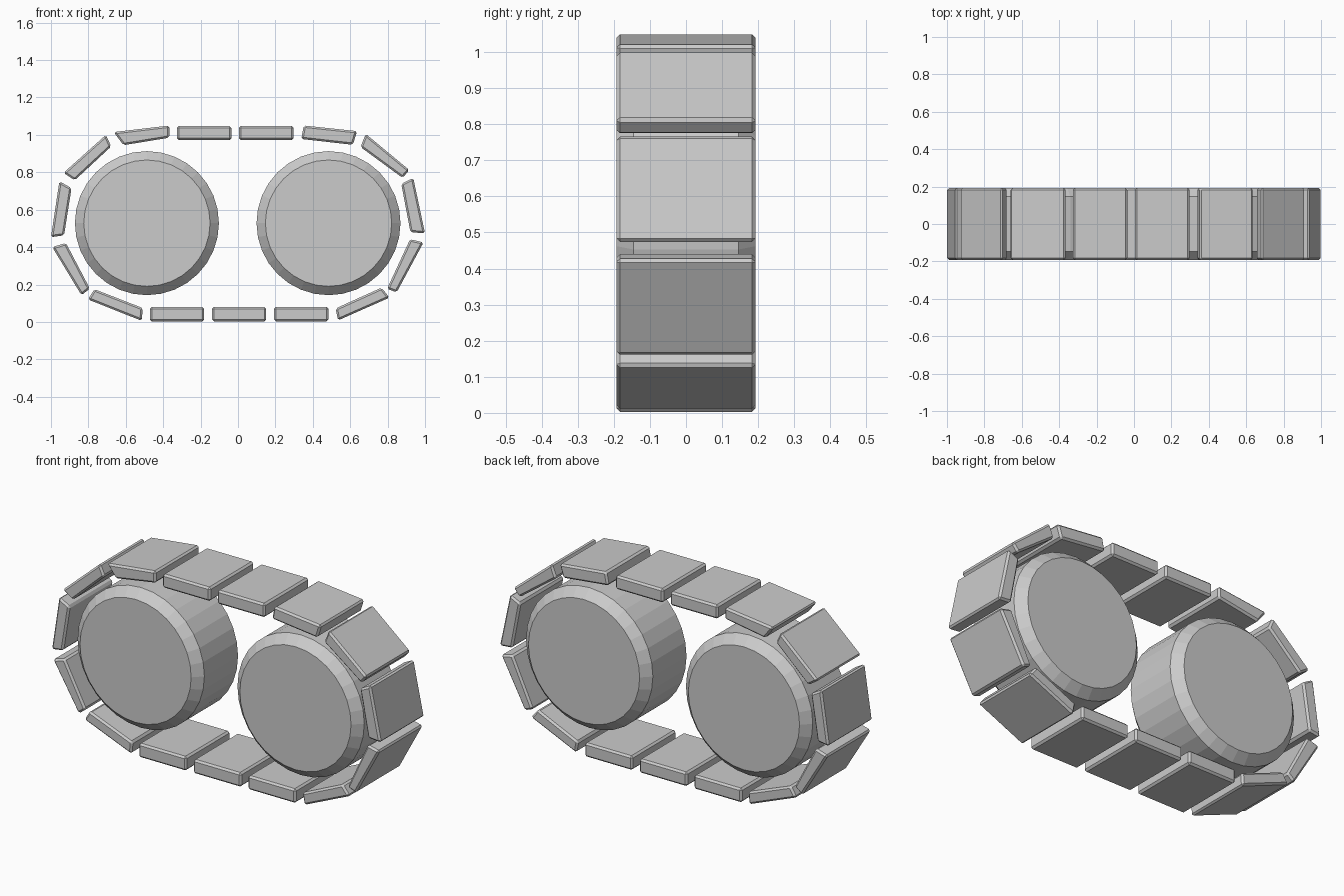
import bpy, bmesh, math
from mathutils import Matrix

if "Cube" in bpy.data.objects:
    bpy.data.objects.remove(bpy.data.objects["Cube"])

Y = 0.193  # half width of the track


def finish(bm, name):
    bmesh.ops.recalc_face_normals(bm, faces=bm.faces)
    me = bpy.data.meshes.new(name)
    bm.to_mesh(me)
    bm.free()
    ob = bpy.data.objects.new(name, me)
    bpy.context.collection.objects.link(ob)
    return ob


def link(name, corners):
    """Track plate: four-corner side profile extruded across the width, edges bevelled."""
    bm = bmesh.new()
    f = bm.faces.new([bm.verts.new((x, -Y, z)) for x, z in corners])
    ext = bmesh.ops.extrude_face_region(bm, geom=[f])
    for g in ext["geom"]:
        if isinstance(g, bmesh.types.BMVert):
            g.co.y = Y
    if len(bm.faces) == 5:
        bm.faces.new([v for v in bm.verts if v.co.y < 0])
    bmesh.ops.bevel(bm, geom=bm.edges[:], offset=0.01, segments=1, affect='EDGES')
    return finish(bm, name)


def wheel(name, x):
    """Drive wheel: faceted cylinder with chamfered rims."""
    bm = bmesh.new()
    m = Matrix.Translation((x, 0, 0.528)) @ Matrix.Rotation(math.pi / 2, 4, 'X')
    bmesh.ops.create_cone(bm, cap_ends=True, segments=32, radius1=0.385,
                          radius2=0.385, depth=2 * Y, matrix=m)
    rims = [e for e in bm.edges if abs(e.verts[0].co.y - e.verts[1].co.y) < 1e-4]
    bmesh.ops.bevel(bm, geom=rims, offset=0.047, segments=1, affect='EDGES')
    return finish(bm, name)


wheel("wheel_left", -0.487)
wheel("wheel_right", 0.484)

# Straight runs of plates
for i, x in enumerate((-0.181, 0.151)):
    link(f"track_top_{i}", [(x - .145, 1.048), (x + .145, 1.048),
                            (x + .145, .972), (x - .145, .972)])
for i, x in enumerate((-0.326, 0.006, 0.338)):
    link(f"track_bottom_{i}", [(x - .145, .003), (x + .145, .003),
                               (x + .145, .08), (x - .145, .08)])

# Plates wrapped around the ends: outer start, outer end, inner end, inner start
right = [
    [(.352, 1.05), (.637, 1.02), (.614, .947), (.338, .978)],
    [(.683, 1.005), (.916, .812), (.88, .77), (.655, .935)],
    [(.937, .77), (1.0, .473), (.922, .48), (.873, .738)],
    [(.992, .425), (.848, .158), (.797, .177), (.92, .442)],
    [(.81, .13), (.535, .008), (.522, .072), (.767, .183)],
]
left = [
    [(-.665, 1.015), (-.367, 1.05), (-.367, .985), (-.612, .945)],
    [(-.933, .797), (-.706, 1.0), (-.678, .938), (-.873, .757)],
    [(-1.0, .453), (-.955, .752), (-.89, .715), (-.93, .463)],
    [(-.837, .143), (-.993, .40), (-.92, .422), (-.792, .178)],
    [(-.515, .006), (-.802, .12), (-.768, .175), (-.509, .074)],
]
for side, plates in (("right", right), ("left", left)):
    for i, c in enumerate(plates):
        link(f"track_{side}_{i}", c)
